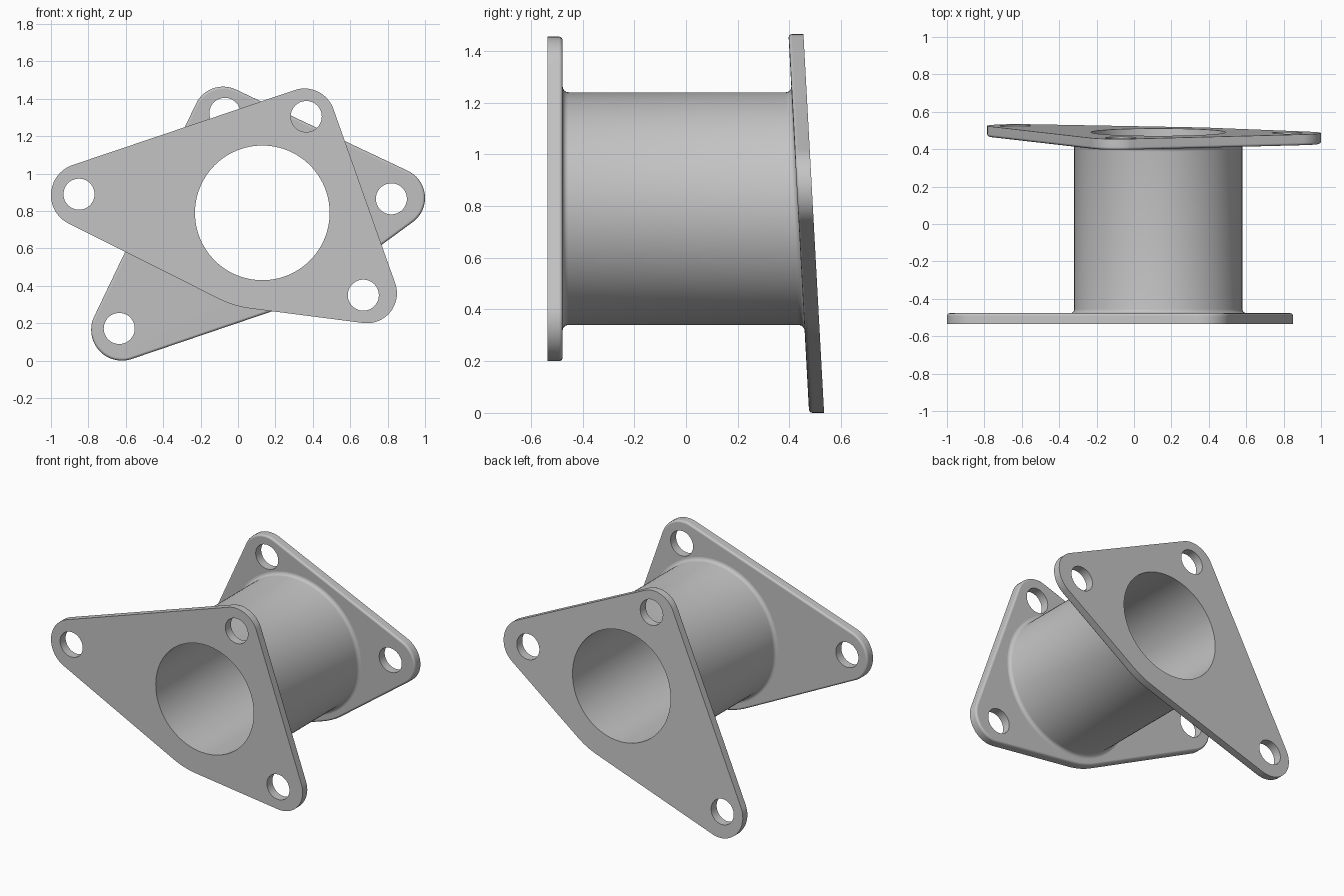
import bpy
import bmesh
from math import sin, cos, tau
from mathutils import Vector
from mathutils.geometry import convex_hull_2d

cube = bpy.data.objects.get("Cube")
if cube:
    bpy.data.objects.remove(cube, do_unlink=True)

CX, CZ = 0.13, 0.79          # tube axis
BORE, TUBE, HUB = 0.36, 0.45, 0.515
TILT = -0.0545               # lean of the rear flange, dy per dz
HOLE = 0.083
FRONT, FRONT_IN = -0.535, -0.477
REAR_IN, REAR = 0.433, 0.491  # at the height of the tube axis

grey = bpy.data.materials.new("plain grey")
grey.use_nodes = True
grey.diffuse_color = (0.55, 0.55, 0.55, 1)
grey.node_tree.nodes["Principled BSDF"].inputs["Base Color"].default_value = grey.diffuse_color


def ring(x, z, r, n):
    return [Vector((x + r * cos(tau * i / n), z + r * sin(tau * i / n))) for i in range(n)]


def finish(name, bm):
    bmesh.ops.recalc_face_normals(bm, faces=bm.faces)
    mesh = bpy.data.meshes.new(name)
    bm.to_mesh(mesh)
    bm.free()
    mesh.materials.append(grey)
    ob = bpy.data.objects.new(name, mesh)
    bpy.context.collection.objects.link(ob)
    return ob


def activate(ob):
    bpy.ops.object.select_all(action='DESELECT')
    ob.select_set(True)
    bpy.context.view_layer.objects.active = ob


def prism(outline, y0, y1):
    """Solid with the given x-z outline, from y0 to y1."""
    bm = bmesh.new()
    face = bm.faces.new([bm.verts.new((p.x, y0, p.y)) for p in outline])
    out = bmesh.ops.extrude_face_region(bm, geom=[face], use_keep_orig=True)
    far = [g for g in out["geom"] if isinstance(g, bmesh.types.BMVert)]
    bmesh.ops.translate(bm, verts=far, vec=(0, y1 - y0, 0))
    return bm


def flange(name, corners, holes, outer, inner, tilt):
    # Plate wrapped tightly round three lobes and the hub
    points = ring(CX, CZ, HUB, 96)
    for x, z, r in corners:
        points += ring(x, z, r, 48)
    outline = [points[i] for i in convex_hull_2d(points)]
    bm = prism(outline, outer, inner)
    # Rounded rim on the side facing the tube
    rim = [e for e in bm.edges if all(abs(v.co.y - inner) < 1e-5 for v in e.verts)]
    bmesh.ops.bevel(bm, geom=rim, offset=0.014, segments=3, profile=0.5, affect='EDGES')
    for v in bm.verts:
        v.co.y += tilt * (v.co.z - CZ)
    plate = finish(name, bm)
    activate(plate)
    # Bore and bolt holes
    for x, z, r, n in [(CX, CZ, BORE, 96)] + [(x, z, HOLE, 48) for x, z in holes]:
        cutter = finish("hole_cutter", prism(ring(x, z, r, n), outer - 0.2, outer + 0.2))
        cutter.hide_render = True
        mod = plate.modifiers.new("drill", 'BOOLEAN')
        mod.operation = 'DIFFERENCE'
        mod.solver = 'EXACT'
        mod.object = cutter
        bpy.ops.object.modifier_apply(modifier=mod.name)
        bpy.data.objects.remove(cutter, do_unlink=True)
    bpy.ops.object.shade_smooth_by_angle(angle=0.7)
    plate.modifiers.new("even shading", 'WEIGHTED_NORMAL').keep_sharp = True
    return plate


def tube():
    # Profile of (y, radius, share of tilt), with a fillet at each end
    f = 0.022
    arc = [(f * (1 - cos(a)), f * (1 - sin(a))) for a in (tau / 4 * k / 4 for k in range(5))]
    front = [(FRONT_IN + f - sin_part, TUBE + r_part, 0)
             for sin_part, r_part in [(f * cos(tau / 4 * k / 4), f * (1 - sin(tau / 4 * k / 4)))
                                      for k in range(5)]]
    rear = [(REAR_IN + FRONT_IN - y, r, 1) for y, r, _ in reversed(front)]
    profile = [(FRONT_IN, BORE, 0)] + front + rear + [(REAR_IN, BORE, 1)]
    n = 96
    bm = bmesh.new()
    rows = [[bm.verts.new((p.x, y + t * TILT * (p.y - CZ), p.y)) for p in ring(CX, CZ, r, n)]
            for y, r, t in profile]
    for a, b in zip(rows, rows[1:] + rows[:1]):
        for i in range(n):
            j = (i + 1) % n
            bm.faces.new((a[i], a[j], b[j], b[i]))
    ob = finish("tube", bm)
    activate(ob)
    bpy.ops.object.shade_smooth_by_angle(angle=0.7)


tube()
flange("front_flange",
       [(-0.83, 0.885, 0.17), (0.355, 1.29, 0.165), (0.69, 0.36, 0.16)],
       [(-0.85, 0.89), (0.365, 1.305), (0.67, 0.35)],
       FRONT, FRONT_IN, 0)
flange("rear_flange",
       [(-0.08, 1.305, 0.16), (0.84, 0.87, 0.16), (-0.62, 0.165, 0.165)],
       [(-0.07, 1.322), (0.82, 0.865), (-0.635, 0.172)],
       REAR, REAR_IN, TILT)
